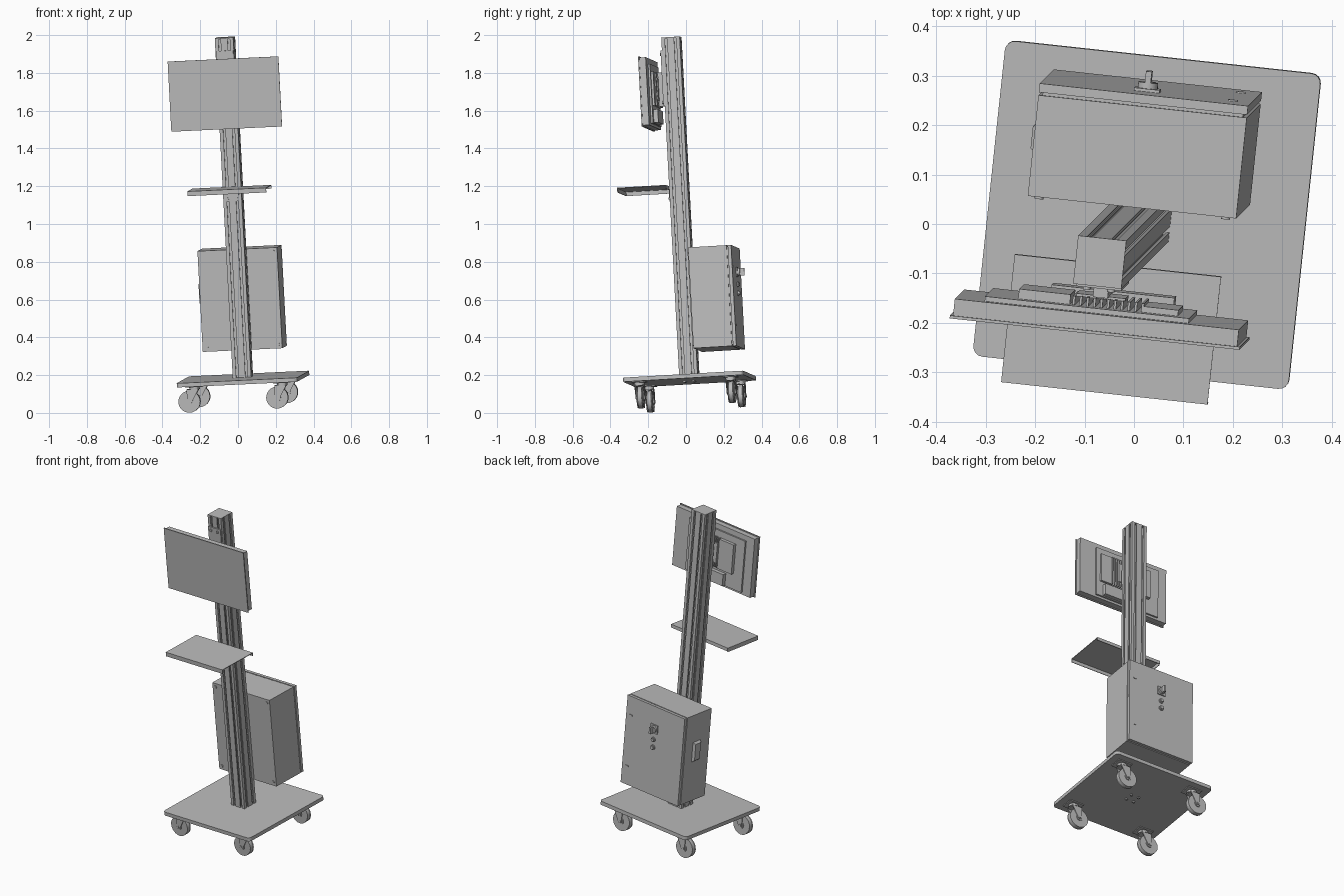
import bpy, bmesh, math
from mathutils import Matrix, Vector

if "Cube" in bpy.data.objects:
    bpy.data.objects.remove(bpy.data.objects["Cube"], do_unlink=True)

# One plain grey for the whole stand
grey = bpy.data.materials.new("plain_grey")
grey.use_nodes = True
grey.diffuse_color = (0.5, 0.5, 0.5, 1)
grey.node_tree.nodes["Principled BSDF"].inputs["Base Color"].default_value = (0.5, 0.5, 0.5, 1)

# The stand leans: parts are built upright from the base plate's top centre, then placed
up = Vector((-0.053, -0.053, 1)).normalized()
side = Vector((0.9935, -0.108, 0.047))
side = (side - up * side.dot(up)).normalized()
back = up.cross(side)
LEAN = Matrix.Translation((0.026, 0.018, 0.19)) @ Matrix((side, back, up)).transposed().to_4x4()


def finish(bm, name, smooth=False):
    bmesh.ops.recalc_face_normals(bm, faces=bm.faces)
    bm.transform(LEAN)
    mesh = bpy.data.meshes.new(name)
    bm.to_mesh(mesh)
    bm.free()
    mesh.materials.append(grey)
    ob = bpy.data.objects.new(name, mesh)
    bpy.context.collection.objects.link(ob)
    if smooth:
        bpy.ops.object.select_all(action='DESELECT')
        ob.select_set(True)
        bpy.context.view_layer.objects.active = ob
        bpy.ops.object.shade_smooth_by_angle(angle=math.radians(35))
    return ob


def add_box(bm, x, y, z):
    """Box from (min, max) pairs."""
    lo, hi = zip(x, y, z)
    size = [h - l for l, h in zip(lo, hi)]
    mid = [(h + l) / 2 for l, h in zip(lo, hi)]
    m = Matrix.Translation(mid) @ Matrix.Diagonal((*size, 1))
    return bmesh.ops.create_cube(bm, size=1, matrix=m)["verts"]


def add_cyl(bm, centre, r, depth, axis='Y', r2=None, seg=24):
    rot = {'X': Matrix.Rotation(math.pi / 2, 4, 'Y'),
           'Y': Matrix.Rotation(math.pi / 2, 4, 'X'), 'Z': Matrix()}[axis]
    bmesh.ops.create_cone(bm, cap_ends=True, segments=seg, radius1=r,
                          radius2=r if r2 is None else r2, depth=depth,
                          matrix=Matrix.Translation(centre) @ rot)


def boxes(name, *specs):
    bm = bmesh.new()
    for s in specs:
        add_box(bm, *s)
    return finish(bm, name)


def prism(name, outline, z0, z1):
    bm = bmesh.new()
    f = bm.faces.new([bm.verts.new((x, y, z0)) for x, y in outline])
    r = bmesh.ops.extrude_face_region(bm, geom=[f])
    for v in r["geom"]:
        if isinstance(v, bmesh.types.BMVert):
            v.co.z = z1
    return finish(bm, name)


# Base plate with rounded corners
H, R = 0.321, 0.02
outline = []
for i, (sx, sy) in enumerate(((1, 1), (-1, 1), (-1, -1), (1, -1))):
    for k in range(5):
        t = math.radians(90 * i + 22.5 * k)
        outline.append((sx * (H - R) + R * math.cos(t), sy * (H - R) + R * math.sin(t)))
prism("base_plate", outline, -0.022, 0)

# Slotted post: two T-slots on each side
P, S = 0.049, 0.0245
edge = [(-P, -P)]
for c in (-S, S):
    slot = [(-0.006, 0), (-0.006, 0.007), (-0.012, 0.007), (-0.012, 0.016)]
    slot += [(-u, d) for u, d in reversed(slot)]
    edge += [(c + u, -P + d) for u, d in slot]
section = []
for q in range(4):
    ca, sa = (1, 0, -1, 0)[q], (0, 1, 0, -1)[q]
    section += [(x * ca - y * sa, x * sa + y * ca) for x, y in edge]
prism("post", section, 0, 1.797)
boxes("post_cap", ((-P, P), (-P, P), (1.797, 1.803)))

# Bolts under the base that hold the post
bm = bmesh.new()
for x in (-S, S):
    for y in (-S, S):
        add_cyl(bm, (x, y, -0.025), 0.008, 0.006, 'Z', seg=12)
finish(bm, "post_bolts")

# Swivel casters
W = 0.058
for fx, xn in ((-1, "right"), (1, "left")):
    for fy, yn in ((-1, "front"), (1, "back")):
        px, py = fx * 0.234, fy * 0.243
        wx, wz = px - 0.03, -0.104
        bm = bmesh.new()
        add_cyl(bm, (wx, py, wz), W, 0.022)
        for s in (-1, 1):
            add_cyl(bm, (wx, py + s * 0.014, wz), W if s > 0 else W - 0.008, 0.006,
                    r2=W - 0.008 if s > 0 else W)
            add_cyl(bm, (wx, py + s * 0.019, wz), 0.02, 0.006)
        finish(bm, f"{yn}_{xn}_wheel", True)
        bm = bmesh.new()
        add_box(bm, (px - 0.045, px + 0.045), (py - 0.038, py + 0.038), (-0.027, -0.022))
        add_cyl(bm, (px, py, -0.033), 0.028, 0.014, 'Z')
        add_box(bm, (px - 0.04, px + 0.022), (py - 0.025, py + 0.025), (-0.044, -0.038))
        add_cyl(bm, (wx, py, wz), 0.007, 0.056, seg=12)
        # Fork cheeks taper down to the axle
        for s in (-1, 1):
            cheek = add_box(bm, (px - 0.04, px + 0.022),
                            (py + s * 0.0235 - 0.002, py + s * 0.0235 + 0.002), (-0.114, -0.04))
            for v in cheek:
                if v.co.z < -0.1:
                    v.co.x = wx + (0.011 if v.co.x > px - 0.01 else -0.011)
        finish(bm, f"{yn}_{xn}_caster_fork", True)

# Control cabinet: body, seal gap, door
boxes("cabinet_body", ((-0.212, 0.212), (0.052, 0.257), (0.14, 0.675)))
boxes("cabinet_seal", ((-0.204, 0.204), (0.257, 0.263), (0.148, 0.667)))
boxes("cabinet_door", ((-0.212, 0.212), (0.263, 0.281), (0.14, 0.675)))
boxes("door_hinges", *[((0.165, 0.185), (0.281, 0.284), (z, z + 0.006)) for z in (0.25, 0.56)])
bm = bmesh.new()
for x in (-0.19, 0.19):
    for z in (0.162, 0.653):
        add_cyl(bm, (x, 0.050, z), 0.009, 0.006, seg=16)
finish(bm, "cabinet_screws", True)

# Door switch and push buttons
bm = bmesh.new()
add_box(bm, (-0.026, 0.026), (0.281, 0.287), (0.515, 0.567))
add_cyl(bm, (0, 0.293, 0.541), 0.02, 0.012)
add_box(bm, (-0.006, 0.006), (0.298, 0.322), (0.521, 0.561))
finish(bm, "main_switch", True)
bm = bmesh.new()
for z, r in ((0.475, 0.014), (0.428, 0.015)):
    add_cyl(bm, (0, 0.284, z), r, 0.006)
    add_cyl(bm, (0, 0.29, z), r * 0.7, 0.008)
finish(bm, "door_buttons", True)

# Grip on the cabinet side, bevelled outwards
bm = bmesh.new()
for v in add_box(bm, (-0.225, -0.212), (0.128, 0.192), (0.385, 0.505)):
    if v.co.x < -0.22:
        v.co.y += 0.01 if v.co.y < 0.16 else -0.01
        v.co.z += 0.01 if v.co.z < 0.445 else -0.01
finish(bm, "cabinet_grip")

# Folded sheet shelf and its bracket
boxes("shelf", ((-0.21, 0.21), (-0.309, -0.049), (1.009, 1.013)),
      ((-0.21, 0.21), (-0.309, -0.306), (0.988, 1.009)),
      ((-0.21, 0.21), (-0.052, -0.049), (0.993, 1.009)),
      ((-0.21, -0.207), (-0.306, -0.052), (0.988, 1.009)))
boxes("shelf_bracket", ((-0.035, 0.035), (-0.053, -0.049), (0.935, 1.009)))
bm = bmesh.new()
for x in (-S, S):
    add_cyl(bm, (x, -0.055, 0.95), 0.006, 0.006, seg=12)
finish(bm, "shelf_screws", True)

# Screen: thin front flange, housing and stepped rear boxes
boxes("screen_front", ((-0.295, 0.295), (-0.152, -0.146), (1.325, 1.697)))
boxes("screen_housing", ((-0.289, 0.289), (-0.146, -0.112), (1.331, 1.691)))
boxes("screen_rear_panel", ((-0.23, 0.185), (-0.112, -0.102), (1.345, 1.66)))
boxes("screen_rear_box", ((-0.165, -0.06), (-0.102, -0.082), (1.44, 1.62)),
      ((0.09, 0.16), (-0.102, -0.09), (1.44, 1.62)),
      ((-0.11, 0.14), (-0.102, -0.078), (1.35, 1.42)))
boxes("screen_cooling_fins", *[((-0.055 + i * 0.014, -0.05 + i * 0.014), (-0.102, -0.084), (1.44, 1.62))
                               for i in range(11)])

# Screen mount on the post
boxes("screen_mount", ((-0.046, 0.046), (-0.057, -0.049), (1.44, 1.735)),
      ((-0.015, 0.015), (-0.082, -0.057), (1.44, 1.62)),
      ((-0.05, 0.05), (-0.086, -0.08), (1.47, 1.59)))
bm = bmesh.new()
for x in (-S, S):
    for z in (1.46, 1.715):
        add_cyl(bm, (x, -0.06, z), 0.008, 0.006, seg=12)
finish(bm, "mount_screws", True)
